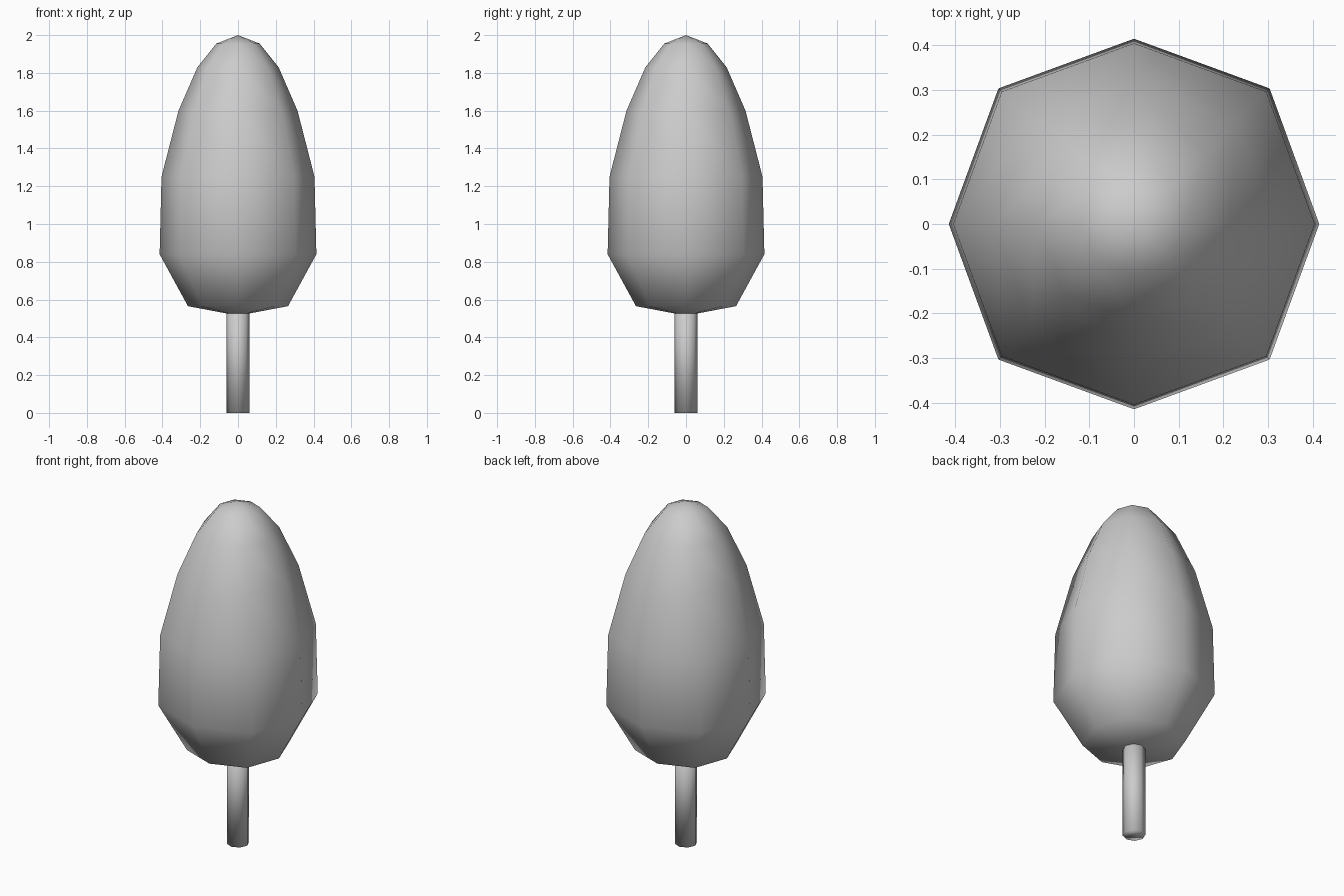
import bpy
import bmesh
from math import cos, sin, tau

cube = bpy.data.objects.get("Cube")
if cube:
    bpy.data.objects.remove(cube, do_unlink=True)

SIDES = 8

grey = bpy.data.materials.new("plain grey")
colour = (0.6, 0.6, 0.6, 1)
grey.use_nodes = True
grey.diffuse_color = colour
grey.node_tree.nodes["Principled BSDF"].inputs["Base Color"].default_value = colour


def lathe(name, profile, diagonal=1.0):
    """Eight-sided smooth solid from (radius, z) points, top to bottom; radius 0 is a pole."""
    bm = bmesh.new()
    rings = []
    for radius, z in profile:
        if radius == 0:
            rings.append([bm.verts.new((0, 0, z))] * SIDES)
            continue
        ring = []
        for i in range(SIDES):
            r = radius * (diagonal if i % 2 else 1)
            a = tau * i / SIDES
            ring.append(bm.verts.new((r * cos(a), r * sin(a), z)))
        rings.append(ring)
    for upper, lower in zip(rings, rings[1:]):
        for i in range(SIDES):
            j = (i + 1) % SIDES
            corners = dict.fromkeys((upper[i], lower[i], lower[j], upper[j]))
            bm.faces.new(list(corners))
    for ring in (rings[0], rings[-1]):
        if ring[0] is not ring[1]:
            bm.faces.new(ring)
    bmesh.ops.recalc_face_normals(bm, faces=bm.faces)
    for face in bm.faces:
        face.smooth = True
    mesh = bpy.data.meshes.new(name)
    bm.to_mesh(mesh)
    bm.free()
    mesh.materials.append(grey)
    obj = bpy.data.objects.new(name, mesh)
    bpy.context.collection.objects.link(obj)
    return obj


# Egg-shaped crown of leaves
lathe("crown", [(0, 2.0), (0.115, 1.955), (0.215, 1.83), (0.315, 1.6), (0.405, 1.25),
                (0.415, 0.84), (0.265, 0.565), (0, 0.515)], diagonal=1.035)

# Slim trunk, its top hidden in the crown
lathe("trunk", [(0.06, 0.6), (0.06, 0)])
